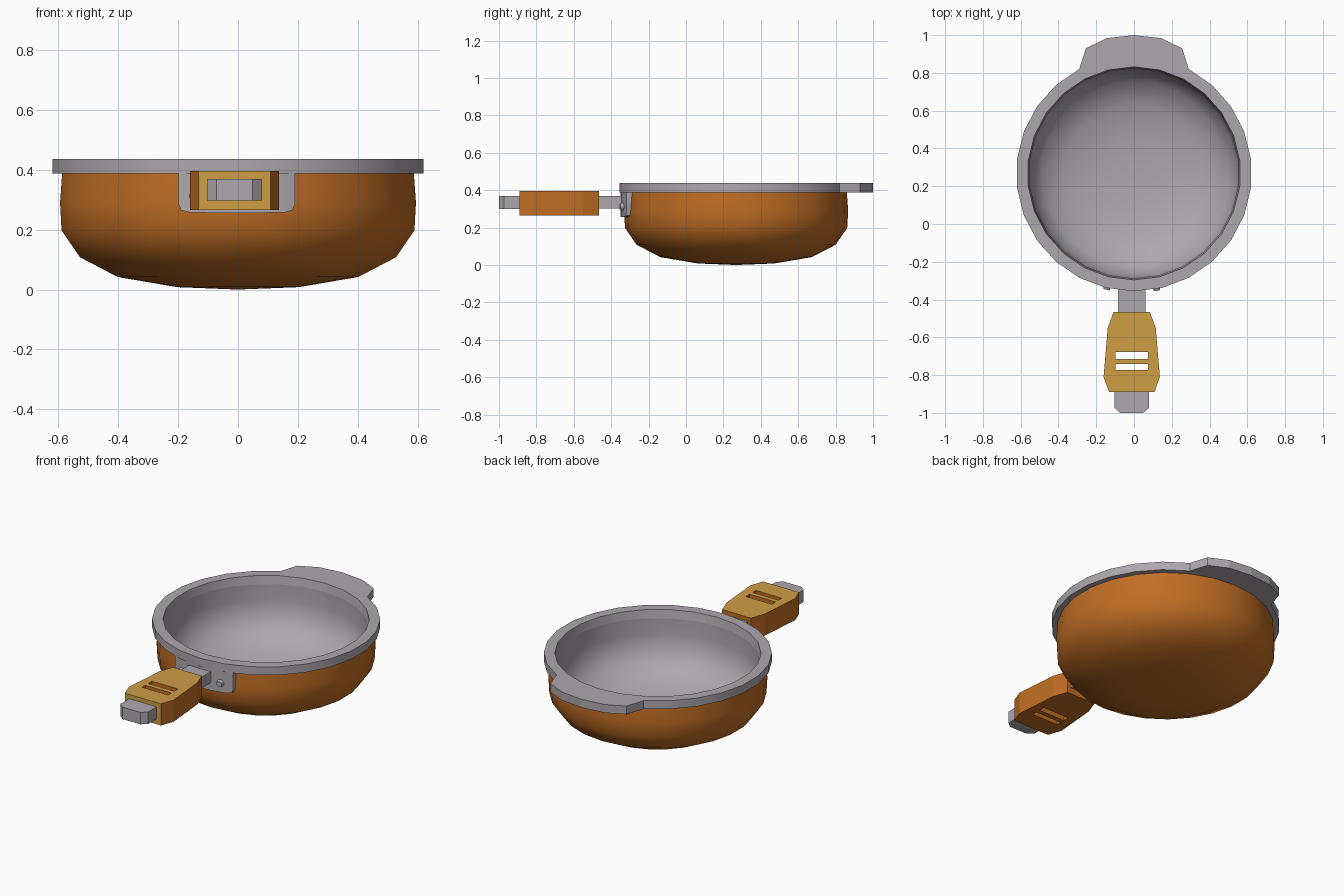
import bpy, bmesh, math
from mathutils import Vector

if "Cube" in bpy.data.objects:
    bpy.data.objects.remove(bpy.data.objects["Cube"])

SIDES = 26
CY = 0.268          # bowl centre in y
HX = -0.012         # handle centre in x


def material(name, rgb):
    m = bpy.data.materials.new(name)
    m.diffuse_color = (*rgb, 1)
    m.use_nodes = True
    m.node_tree.nodes["Principled BSDF"].inputs["Base Color"].default_value = m.diffuse_color
    return m


STEEL = material("warm grey metal", (0.42, 0.39, 0.42))
COPPER = material("copper orange", (0.53, 0.155, 0.018))
GOLD = material("golden ochre", (0.62, 0.34, 0.06))


def finish(bm, name, mat, smooth=None):
    mesh = bpy.data.meshes.new(name)
    bm.to_mesh(mesh)
    bm.free()
    mesh.materials.append(mat)
    ob = bpy.data.objects.new(name, mesh)
    bpy.context.collection.objects.link(ob)
    if smooth:
        bpy.ops.object.select_all(action='DESELECT')
        ob.select_set(True)
        bpy.context.view_layer.objects.active = ob
        bpy.ops.object.shade_smooth_by_angle(angle=math.radians(smooth))
    return ob


def lathe(name, profile, mat, smooth, closed=False):
    """Spin (radius, z) points; faces point to the right of the path direction reversed as listed."""
    bm = bmesh.new()
    rings = []
    for r, z in profile:
        if r == 0:
            rings.append([bm.verts.new((0, CY, z))] * SIDES)
        else:
            rings.append([bm.verts.new((r * math.sin(2 * math.pi * i / SIDES),
                                        CY - r * math.cos(2 * math.pi * i / SIDES), z))
                          for i in range(SIDES)])
    if closed:
        rings.append(rings[0])
    for a, b in zip(rings, rings[1:]):
        for i in range(SIDES):
            j = (i + 1) % SIDES
            bm.faces.new(list(dict.fromkeys([a[i], a[j], b[j], b[i]])))
    return finish(bm, name, mat, smooth)


def prism(name, outline, z0, z1, mat):
    """Extrude a flat outline between two heights."""
    bm = bmesh.new()
    low = [bm.verts.new((x, y, z0)) for x, y in outline]
    high = [bm.verts.new((x, y, z1)) for x, y in outline]
    bm.faces.new(low)
    bm.faces.new(high)
    for i in range(len(low)):
        j = (i + 1) % len(low)
        bm.faces.new((low[i], low[j], high[j], high[i]))
    bmesh.ops.recalc_face_normals(bm, faces=bm.faces)
    return finish(bm, name, mat)


def mirrored(half):
    """Complete a right-hand outline about the handle axis."""
    return [(HX + x, y) for x, y in half] + [(HX - x, y) for x, y in reversed(half)]


# Bowl: copper outside, grey inside, thick rim on top
lathe("bowl_outside", [(0, 0), (0.205, 0.008), (0.405, 0.042), (0.532, 0.108),
                       (0.594, 0.198), (0.599, 0.29), (0.592, 0.388)], COPPER, 60)
lathe("bowl_inside", [(0.556, 0.388), (0.556, 0.29), (0.545, 0.21), (0.49, 0.13),
                      (0.37, 0.066), (0.19, 0.036), (0, 0.028)], STEEL, 60)
lathe("rim", [(0.556, 0.387), (0.624, 0.387), (0.624, 0.437), (0.564, 0.437)], STEEL, 30, True)

# Helper tab at the back, its inner edge following the rim
step = 2 * math.pi / SIDES
inner = [(0.624 * math.sin(k * step), CY + 0.624 * math.cos(k * step)) for k in range(-2, 3)]
prism("helper_tab", inner + [(0.255, 0.93), (0.143, 0.984), (0, 1.0), (-0.143, 0.984),
                             (-0.255, 0.93)], 0.387, 0.437, STEEL)

# Curved bracket plate with rounded lower corners
bm = bmesh.new()
columns = [(-0.198, 0.285), (-0.19, 0.265), (-0.165, 0.258), (-0.08, 0.256), (0, 0.256),
           (0.07, 0.256), (0.157, 0.258), (0.182, 0.265), (0.19, 0.285)]
loops = []
for x, zb in columns:
    pts = [(0.617, zb), (0.617, 0.388), (0.58, 0.388), (0.58, zb)]
    loops.append([bm.verts.new((x, CY - math.sqrt(r * r - x * x), z)) for r, z in pts])
for a, b in zip(loops, loops[1:]):
    for i in range(4):
        j = (i + 1) % 4
        bm.faces.new((a[i], a[j], b[j], b[i]))
bm.faces.new(loops[0])
bm.faces.new(loops[-1])
bmesh.ops.recalc_face_normals(bm, faces=bm.faces)
finish(bm, "handle_bracket", STEEL, 30)

# Rivets on the bracket
for side, label in ((-1, "left"), (1, "right")):
    x = HX + side * 0.13
    out = Vector((x, -math.sqrt(0.617 ** 2 - x * x), 0)).normalized()
    bm = bmesh.new()
    bmesh.ops.create_cone(bm, cap_ends=True, segments=10, radius1=0.024, radius2=0.016, depth=0.026)
    bm.transform(out.to_track_quat('Z', 'Y').to_matrix().to_4x4())
    bmesh.ops.translate(bm, verts=bm.verts, vec=Vector((0, CY, 0.312)) + out * 0.62)
    finish(bm, "rivet_" + label, STEEL)

# Handle: neck, grip and end cap
prism("handle_neck", mirrored([(0.073, -0.48), (0.073, -0.33)]), 0.303, 0.37, STEEL)
prism("handle_end", mirrored([(0.06, -1.0), (0.092, -0.972), (0.092, -0.87)]), 0.298, 0.37, STEEL)
grip = prism("grip", mirrored([(0.12, -0.89), (0.149, -0.81), (0.127, -0.55), (0.096, -0.465)]),
             0.265, 0.396, COPPER)

# Two slots cut right through the grip
for y0, y1 in ((-0.714, -0.678), (-0.773, -0.742)):
    cutter = prism("slot_cutter", mirrored([(0.087, y0), (0.087, y1)]), 0.2, 0.45, COPPER)
    cutter.hide_render = True
    mod = grip.modifiers.new("slot", 'BOOLEAN')
    mod.operation, mod.solver, mod.object = 'DIFFERENCE', 'EXACT', cutter
    bpy.context.view_layer.objects.active = grip
    bpy.ops.object.modifier_apply(modifier=mod.name)
    bpy.data.objects.remove(cutter)

# Golden top and front end of the grip
grip.data.materials.clear()
grip.data.materials.append(COPPER)
grip.data.materials.append(GOLD)
for f in grip.data.polygons:
    front = f.normal.y < -0.9 and f.center.y < -0.85
    f.material_index = 1 if f.normal.z > 0.9 or front else 0
